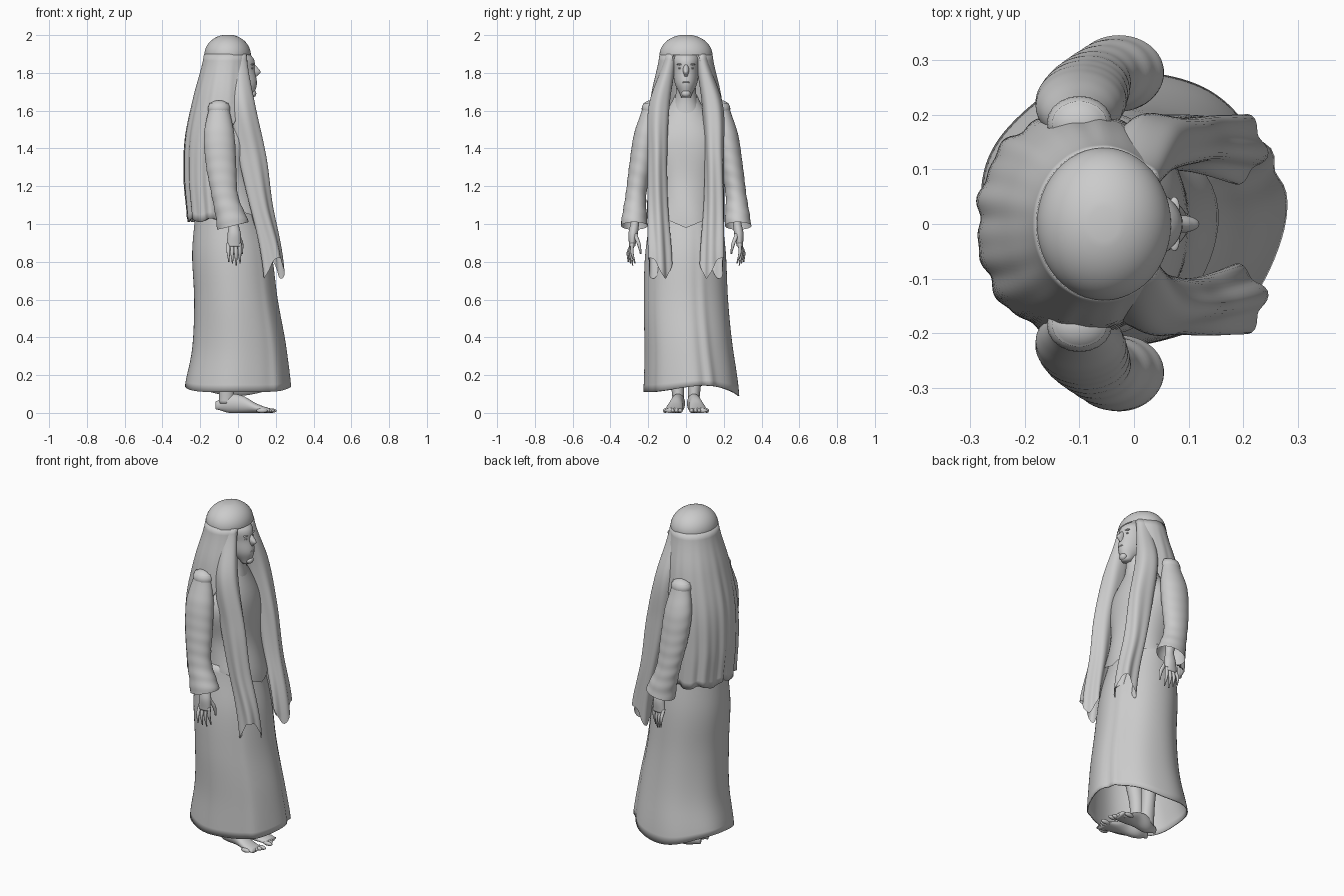
import bpy, bmesh
from math import sin, cos, pi, radians, exp, sqrt
from mathutils import Matrix

cube = bpy.data.objects.get("Cube")
if cube:
    bpy.data.objects.remove(cube, do_unlink=True)

tone = (.6, .6, .6, 1)
grey = bpy.data.materials.new("plain grey")
grey.use_nodes = True
grey.diffuse_color = tone
for node in grey.node_tree.nodes:
    if node.type == 'BSDF_PRINCIPLED':
        node.inputs["Base Color"].default_value = tone


def finish(name, bm, thickness=0):
    """Turn a bmesh into a smooth grey object, thickened if it is cloth."""
    bmesh.ops.remove_doubles(bm, verts=bm.verts, dist=1e-5)
    bmesh.ops.recalc_face_normals(bm, faces=bm.faces)
    for face in bm.faces:
        face.smooth = True
    mesh = bpy.data.meshes.new(name)
    bm.to_mesh(mesh)
    bm.free()
    mesh.materials.append(grey)
    part = bpy.data.objects.new(name, mesh)
    bpy.context.collection.objects.link(part)
    if thickness:
        cloth = part.modifiers.new("cloth", 'SOLIDIFY')
        cloth.thickness = thickness
        cloth.offset = 0


def along(values, t):
    """Smooth value at t through evenly spaced values, or a constant."""
    if not isinstance(values, (tuple, list)):
        return values
    last = len(values) - 1
    i = min(int(t * last), last - 1)
    f = t * last - i
    p, q = values[max(i - 1, 0)], values[i]
    r, w = values[i + 1], values[min(i + 2, last)]
    return q + f / 2 * (r - p + f * (2*p - 5*q + 4*r - w + f * (3*(q - r) + w - p)))


def loft(name, low, high, back, front, side, middle=0, sign=1, opening=180,
         fold=None, hem=None, around=48, rows=24, open_base=False,
         thickness=0, lying=False):
    """Loft ellipses from low to high, given their back, front and half width."""
    bm = bmesh.new()
    rings = []
    for i in range(rows + 1):
        t = i / rows
        h = low + (high - low) * t
        x0, x1 = along(back, t), along(front, t)
        half = radians(along(opening, t))
        ring = []
        for j in range(around + 1):
            a = half * (2 * j / around - 1) + pi
            k = 1 + (fold(a, t) if fold else 0)
            drop = hem(a) * max(0, 1 - 4 * t) ** 2 if hem else 0
            u = (x0 + x1) / 2 + (x1 - x0) / 2 * k * cos(a)
            v = sign * along(middle, t) + along(side, t) * k * sin(a)
            ring.append(bm.verts.new((h, v, u) if lying else (u, v, h + drop)))
        rings.append(ring)
    for lower, upper in zip(rings, rings[1:]):
        for j in range(around):
            bm.faces.new((lower[j], lower[j + 1], upper[j + 1], upper[j]))
    if opening == 180:
        bm.faces.new(rings[-1][:-1])
        if not open_base:
            bm.faces.new(rings[0][:-1])
    finish(name, bm, thickness)


def blob(name, *parts):
    """Ellipsoids, each a centre and three radii, joined in one object."""
    bm = bmesh.new()
    for centre, radii in parts:
        place = Matrix.Translation(centre) @ Matrix.Diagonal((*radii, 1))
        bmesh.ops.create_uvsphere(bm, u_segments=20, v_segments=12, radius=1, matrix=place)
    finish(name, bm)


# Skirt with a raised front panel, a ridge beside it and soft folds
def skirt_fold(a, t):
    a = (a + pi) % (2 * pi) - pi
    fade = 1 - t
    panel = 1 / (1 + exp(-30 * (a + .8))) / (1 + exp(30 * (a - .2)))
    ridge = exp(-(10 * (a - .4)) ** 2)
    return fade * (.06 * panel + .06 * ridge + .01 * sin(7 * a + 1))


loft("skirt", .1, 1.1, back=(-.28, -.24, -.23, -.24, -.22),
     front=(.26, .24, .2, .17, .11), side=(.25, .23, .22, .21, .18),
     middle=(.03, 0, 0), fold=skirt_fold,
     hem=lambda a: .01 * sin(3 * a) + .04 * cos(a) ** 2,
     around=120, open_base=True, thickness=.006)

# Tunic over the torso, pointed at its front hem
loft("tunic", 1, 1.68, back=(-.21, -.2, -.19, -.1), front=(.155, .11, .09, .02),
     side=(.18, .17, .2, .06), open_base=True,
     fold=lambda a, t: .015 * sin(5 * a + 9 * t) * (1 - t),
     hem=lambda a: .07 * abs(sin(a)) - .02 * max(0, cos(a)))

# Head and neck, with the face looking along +x
loft("neck", 1.55, 1.75, back=-.08, front=(.05, .04, .05), side=(.09, .06, .05))
loft("head", 1.67, 1.95, back=(.03, -.08, -.13, -.14, -.08),
     front=(.08, .1, .09, .08, 0), side=(.025, .058, .07, .075, .03))
loft("nose", 1.78, 1.85, back=.06, front=(.1, .12, .105, .085),
     side=(.01, .016, .01), around=20)
blob("lips", ((.092, 0, 1.75), (.01, .022, .006)), ((.09, 0, 1.74), (.01, .018, .006)))
blob("chin", ((.077, 0, 1.69), (.02, .024, .02)))

# Veil: cape hanging open at the front, and a domed crown
loft("cape", 1.02, 1.9, back=(-.26, -.28, -.275, -.23, -.175),
     front=(.1, .1, .1, .08, .06), side=(.2, .2, .2, .18, .135),
     opening=(90, 90, 100, 135, 150), around=110, thickness=.01,
     fold=lambda a, t: (.03 * cos(13 * a) + .02 * sin(22 * a)
                        + .06 * sin(2 * a) ** 2) * (1 - t),
     hem=lambda a: .01 * sin(9 * a))
dome = [sqrt(1 - (i / 40) ** 2) for i in range(40)]
loft("hood_crown", 1.895, 2, back=[-.055 - .123 * d for d in dome],
     front=[-.055 + .123 * d for d in dome], side=[.14 * d for d in dome],
     rows=39, open_base=True)

for name, s in (("near", -1), ("far", 1)):
    # Long front drape of the veil, ending in points
    loft(name + "_drape", .82, 1.9, back=(.13, .06, 0, -.04, -.05),
         front=(.24, .18, .145, .09, .045), side=(.06, .052, .05, .055, .03),
         middle=(.14, .15, .15, .14, .08), sign=s, open_base=True, rows=40,
         fold=lambda a, t: .14 * cos(5 * a + 3 * t + s) * (1 - t),
         hem=lambda a: -.11 * abs(cos(a + .6 * s)) ** 3)

    # Creased sleeve with a flared cuff and a rounded shoulder
    loft(name + "_sleeve", .99, 1.64, back=(-.11, -.14, -.17, -.18, -.15),
         front=(.055, 0, -.01, -.02, -.05), side=(.07, .055, .06, .06, .04),
         middle=(.275, .265, .24, .215, .185), sign=s, open_base=True, rows=60,
         fold=lambda a, t: .02 * sin(60 * t + 2 * sin(a)) * (1 - t),
         hem=lambda a: .02 * cos(a))
    blob(name + "_shoulder", ((-.1, s * .185, 1.61), (.06, .05, .045)))

    # Hand hanging from the cuff
    loft(name + "_palm", .88, 1.08, back=(-.06, -.055, -.05, -.07),
         front=(.015, .015, 0, 0), side=(.016, .025, .022, .025),
         middle=(.285, .28, .27, .27), sign=s, around=24)
    for i in range(4):
        x = .008 - .02 * i
        loft(f"{name}_finger_{i + 1}", .78 + .01 * abs(i - 1), .9,
             back=(x, x - .008, x - .01), front=(x + .006, x + .01, x + .01),
             side=(.003, .008, .01), middle=(.27 + .012 * i, .285 + .007 * i, .285),
             sign=s, around=12, rows=10)
    loft(name + "_thumb", .84, .95, back=(.015, .005, -.02), front=(.025, .028, .01),
         side=(.004, .01, .012), middle=(.24, .25, .27), sign=s, around=12, rows=10)

    # Bare foot with toes, and the lower leg
    loft(name + "_foot", -.12, .17, back=(.02, 0, 0, 0, 0),
         front=(.06, .1, .09, .05, .025), side=(.01, .035, .035, .045, .045),
         middle=(.035, .04, .05, .06, .07), sign=s, around=28, lying=True)
    blob(name + "_toes", *(((.175 - .012 * i, s * (.03 + .02 * i), .012),
                            (.03, .012, .012)) for i in range(5)))
    loft(name + "_leg", .05, .4, back=(-.1, -.1, -.12), front=(-.02, -.02, 0),
         side=(.03, .04, .05), middle=(.04, .05, .07), sign=s, around=24)

    # Closed eye and brow
    blob(name + "_eye", ((.074, s * .028, 1.825), (.007, .014, .005)),
         ((.074, s * .028, 1.845), (.01, .022, .005)))
